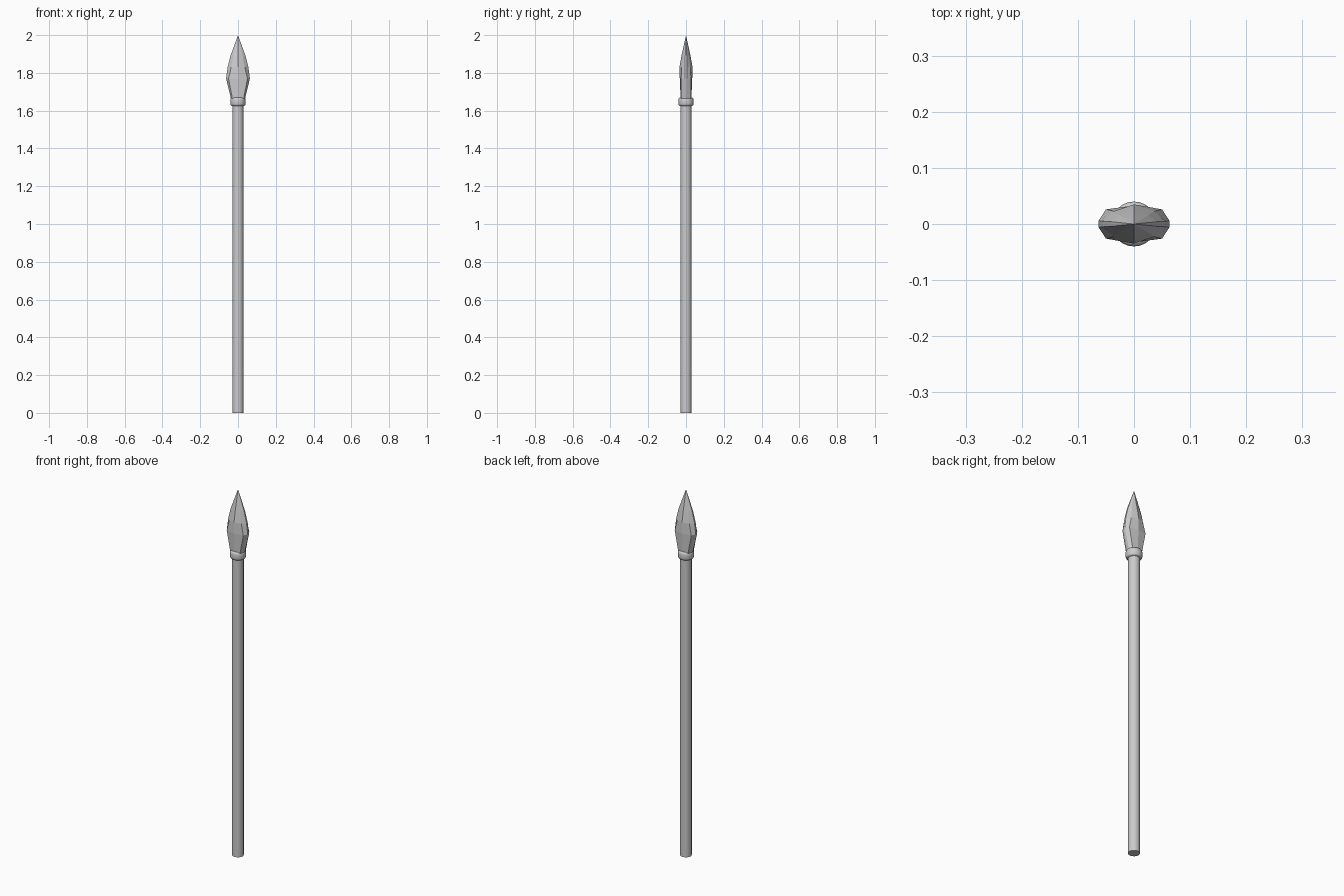
import bpy, bmesh, math

if "Cube" in bpy.data.objects:
    bpy.data.objects.remove(bpy.data.objects["Cube"])


def make_object(name, bm):
    bmesh.ops.recalc_face_normals(bm, faces=bm.faces)
    mesh = bpy.data.meshes.new(name)
    bm.to_mesh(mesh)
    bm.free()
    ob = bpy.data.objects.new(name, mesh)
    bpy.context.collection.objects.link(ob)
    return ob


def loft(name, rings, tip=None):
    """Skin closed rings of points, cap the bottom, close the top with a cap or a tip."""
    bm = bmesh.new()
    rows = [[bm.verts.new(p) for p in ring] for ring in rings]
    n = len(rows[0])
    for a, b in zip(rows, rows[1:]):
        for i in range(n):
            j = (i + 1) % n
            bm.faces.new((a[i], a[j], b[j], b[i]))
    bm.faces.new(rows[0][::-1])
    if tip:
        t = bm.verts.new(tip)
        for i in range(n):
            bm.faces.new((rows[-1][i], rows[-1][(i + 1) % n], t))
    else:
        bm.faces.new(rows[-1])
    return make_object(name, bm)


def circle(r, z, n=16):
    return [(r * math.cos(math.tau * i / n), r * math.sin(math.tau * i / n), z)
            for i in range(n)]


def blade_ring(z, edge, edge_y, shoulder, shoulder_y, ridge):
    """Ten-sided blade section, mirrored from one quarter."""
    half = [(edge, edge_y), (shoulder, shoulder_y), (0, ridge),
            (-shoulder, shoulder_y), (-edge, edge_y)]
    return [(x, y, z) for x, y in half] + [(-x, -y, z) for x, y in half]


# Shaft
shaft = loft("shaft", [circle(0.029, 0), circle(0.029, 1.65)])

# Rounded collar below the blade
collar = loft("collar", [circle(r, z, 24) for r, z in
                         [(0.033, 1.625), (0.038, 1.629), (0.040, 1.636), (0.040, 1.658),
                          (0.038, 1.665), (0.033, 1.669)]])

for ob in (shaft, collar):
    bpy.ops.object.select_all(action='DESELECT')
    ob.select_set(True)
    bpy.context.view_layer.objects.active = ob
    bpy.ops.object.shade_smooth_by_angle(angle=math.radians(40))

# Faceted leaf-shaped blade
loft("blade", [blade_ring(1.65, 0.034, 0.006, 0.027, 0.025, 0.028),
               blade_ring(1.77, 0.063, 0.006, 0.050, 0.026, 0.033),
               blade_ring(1.83, 0.055, 0.005, 0.036, 0.023, 0.035),
               blade_ring(1.89, 0.040, 0.004, 0.025, 0.015, 0.024)],
     tip=(0, 0, 2.0))
